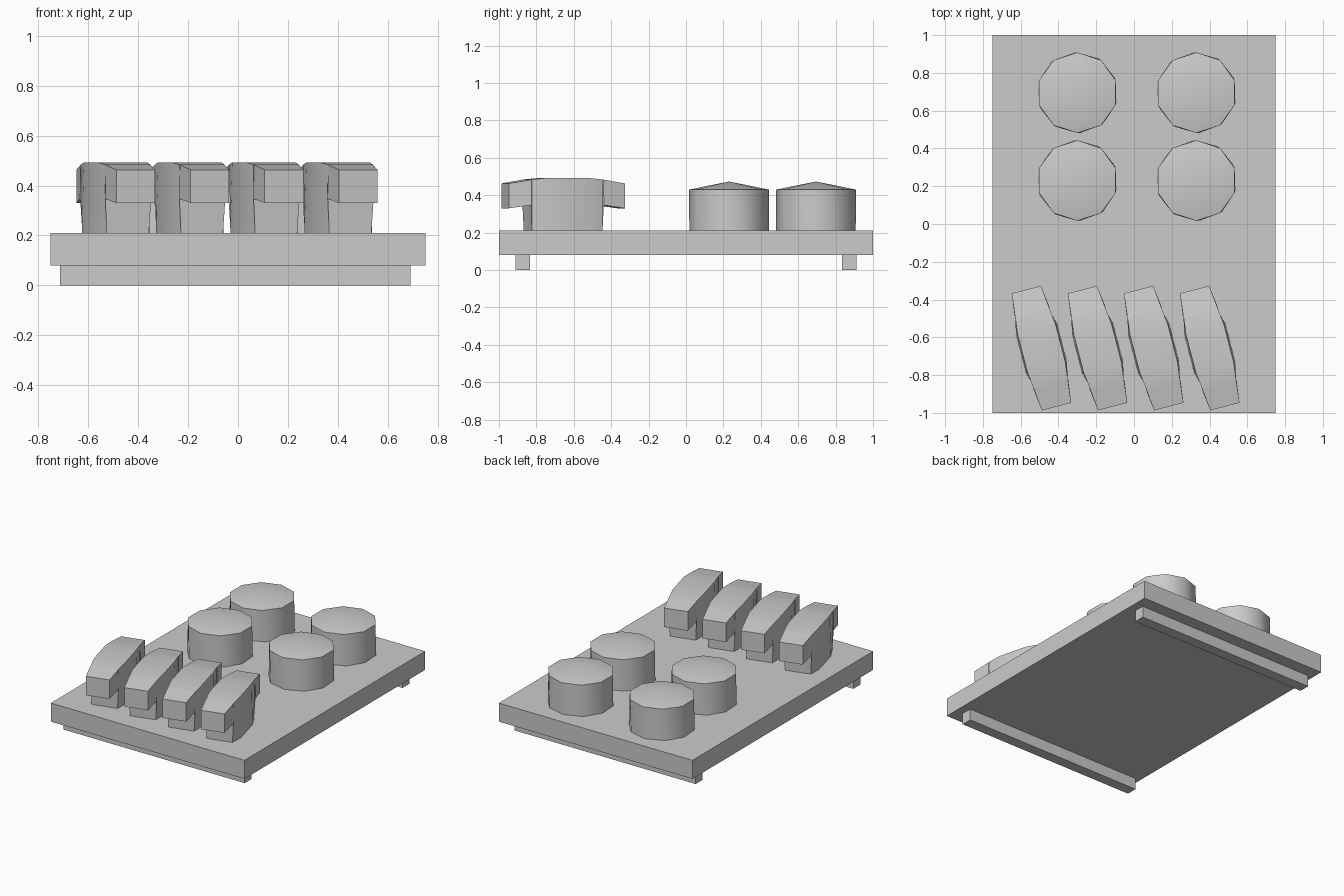
import bpy, bmesh
from math import sin, cos, radians, pi

if "Cube" in bpy.data.objects:
    bpy.data.objects.remove(bpy.data.objects["Cube"])


def finish(name, bm, loc=(0, 0, 0), rot=0, smooth=None):
    bmesh.ops.recalc_face_normals(bm, faces=bm.faces)
    me = bpy.data.meshes.new(name)
    bm.to_mesh(me)
    bm.free()
    ob = bpy.data.objects.new(name, me)
    bpy.context.collection.objects.link(ob)
    ob.location = loc
    ob.rotation_euler.z = rot
    if smooth:
        bpy.ops.object.select_all(action='DESELECT')
        ob.select_set(True)
        bpy.context.view_layer.objects.active = ob
        bpy.ops.object.shade_smooth_by_angle(angle=radians(smooth))
    return ob


def loft(bm, rings):
    loops = [[bm.verts.new(p) for p in r] for r in rings]
    for a, b in zip(loops, loops[1:]):
        for i in range(len(a)):
            j = (i + 1) % len(a)
            bm.faces.new((a[i], a[j], b[j], b[i]))
    return loops


def box(name, x0, x1, y0, y1, z0, z1):
    bm = bmesh.new()
    a, b = loft(bm, [[(x0, y0, z), (x1, y0, z), (x1, y1, z), (x0, y1, z)] for z in (z0, z1)])
    bm.faces.new(a)
    bm.faces.new(b)
    finish(name, bm)


def round_pastry(x, y):
    # ten-sided drum, slightly twisted, with a shallow pointed lid
    bm = bmesh.new()
    rings = []
    for z, twist in ((0.21, 4), (0.43, 0)):
        rings.append([(0.213 * cos(a), 0.213 * sin(a), z)
                      for a in (pi / 2 + radians(twist) + i * pi / 5 for i in range(10))])
    low, top = loft(bm, rings)
    bm.faces.new(low)
    tip = bm.verts.new((0, 0, 0.473))
    for i in range(10):
        bm.faces.new((top[i], top[(i + 1) % 10], tip))
    finish("round_pastry", bm, (x, y, 0), smooth=40)


def roll(x):
    # half of the roll: (y, bottom half width, top half width, bottom z, top z)
    half = [(0.32, 0.08, 0.08, 0.33, 0.463),
            (0.2, 0.095, 0.093, 0.347, 0.483),
            (0.195, 0.087, 0.093, 0.21, 0.484),
            (0.105, 0.112, 0.104, 0.21, 0.493)]
    stations = half + [(-s[0],) + s[1:] for s in reversed(half)]
    bm = bmesh.new()
    loops = loft(bm, [[(-b, y, z0), (b, y, z0), (t, y, z1), (-t, y, z1)]
                      for y, b, t, z0, z1 in stations])
    bm.faces.new(loops[0])
    bm.faces.new(loops[-1])
    finish("bread_roll", bm, (x, -0.657, 0), radians(14.5), smooth=25)


# tray and its two foot rails
box("tray", -0.75, 0.75, -1, 1, 0.08, 0.21)
for y in (-0.873, 0.873):
    box("foot_rail", -0.713, 0.69, y - 0.038, y + 0.038, 0, 0.08)

# baked goods
for x in (-0.30, 0.33):
    for y in (0.23, 0.695):
        round_pastry(x, y)
for i in range(4):
    roll(-0.49 + i * 0.297)
